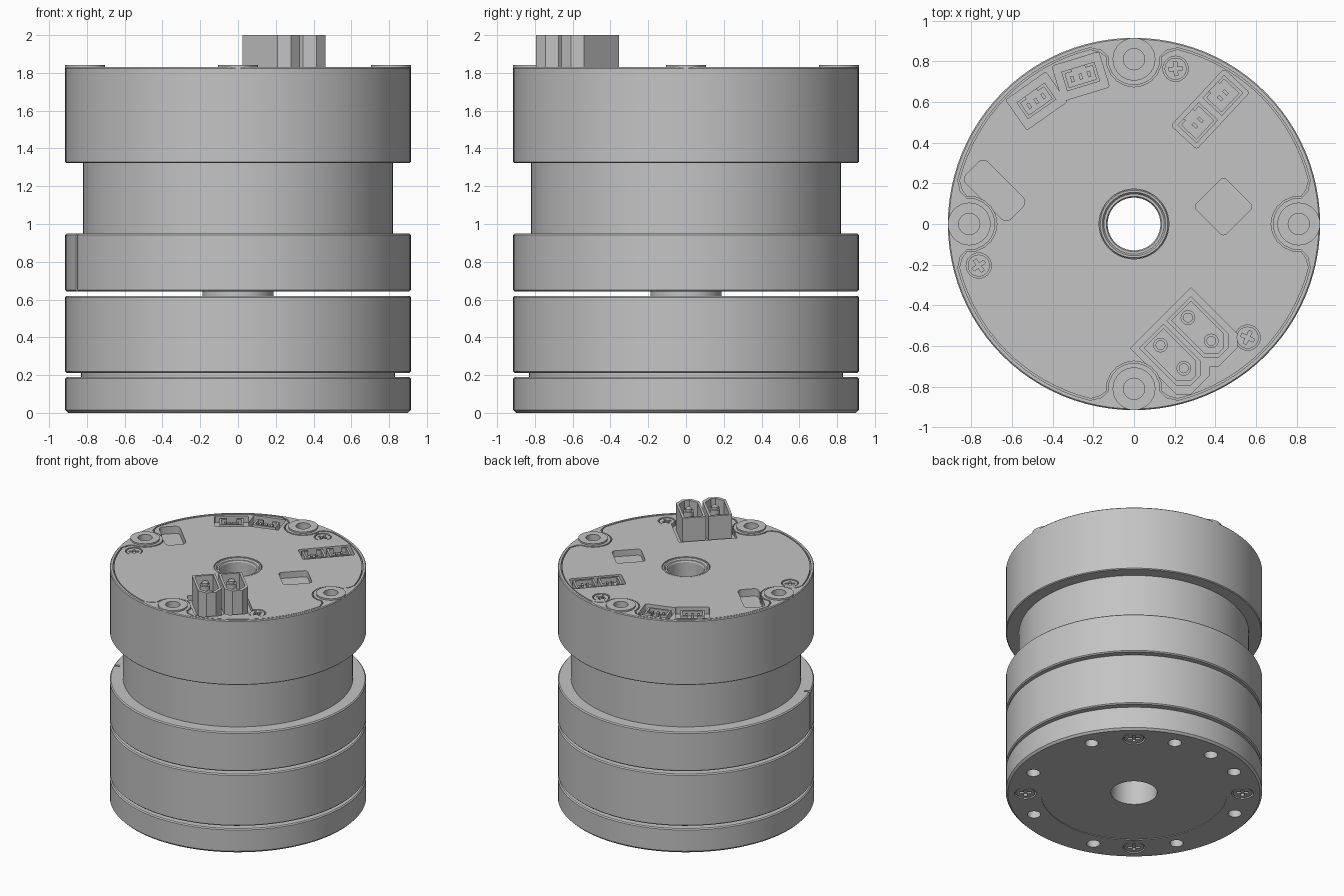
import bpy, bmesh, math
from math import sin, cos, radians, pi

if "Cube" in bpy.data.objects:
    bpy.data.objects.remove(bpy.data.objects["Cube"], do_unlink=True)

grey = bpy.data.materials.new("plain grey")
grey.use_nodes = True
GREY = (0.55, 0.55, 0.55, 1)
grey.diffuse_color = GREY
for node in grey.node_tree.nodes:
    if node.type == 'BSDF_PRINCIPLED':
        node.inputs["Base Color"].default_value = GREY

parts = []
R = 0.915          # outer radius of the housings
TOP = 1.828        # upper face of the lid


def finish(name, bm):
    bmesh.ops.recalc_face_normals(bm, faces=bm.faces)
    mesh = bpy.data.meshes.new(name)
    bm.to_mesh(mesh)
    bm.free()
    obj = bpy.data.objects.new(name, mesh)
    bpy.context.collection.objects.link(obj)
    parts.append(obj)
    return obj


def lathe(name, profile, n=96):
    """Closed (radius, z) profile turned around the z axis."""
    bm = bmesh.new()
    rings = [[bm.verts.new((r * cos(2 * pi * i / n), r * sin(2 * pi * i / n), z))
              for r, z in profile] for i in range(n)]
    m = len(profile)
    for i in range(n):
        a, b = rings[i], rings[(i + 1) % n]
        for j in range(m):
            k = (j + 1) % m
            bm.faces.new((a[j], b[j], b[k], a[k]))
    return finish(name, bm)


def drum(name, r, inner, z0, z1, c=0.008):
    return lathe(name, [(inner, z0), (r - c, z0), (r, z0 + c),
                        (r, z1 - c), (r - c, z1), (inner, z1)])


def prism(name, pts, z0, z1, at=(0, 0), turn=0):
    """Flat outline, turned by degrees, moved and raised from z0 to z1."""
    c, s = cos(radians(turn)), sin(radians(turn))
    flat = [(at[0] + x * c - y * s, at[1] + x * s + y * c) for x, y in pts]
    bm = bmesh.new()
    low = [bm.verts.new((x, y, z0)) for x, y in flat]
    high = [bm.verts.new((x, y, z1)) for x, y in flat]
    bm.faces.new(low[::-1])
    bm.faces.new(high)
    for i in range(len(flat)):
        j = (i + 1) % len(flat)
        bm.faces.new((low[i], low[j], high[j], high[i]))
    return finish(name, bm)


def circle(r, n=32):
    return [(r * cos(2 * pi * i / n), r * sin(2 * pi * i / n)) for i in range(n)]


def rect(w, h, r=0.0):
    """Rectangle outline with optional rounded corners."""
    pts = []
    for q, (sx, sy) in enumerate([(1, 1), (-1, 1), (-1, -1), (1, -1)]):
        cx, cy = sx * (w / 2 - r), sy * (h / 2 - r)
        steps = range(5) if r else range(1)
        pts += [(cx + r * cos(radians(90 * q + 22.5 * k)),
                 cy + r * sin(radians(90 * q + 22.5 * k))) for k in steps]
    return pts


def polar(r, deg):
    return r * cos(radians(deg)), r * sin(radians(deg))


def cut(obj, cutter):
    mod = obj.modifiers.new("cut", 'BOOLEAN')
    mod.operation, mod.solver, mod.object = 'DIFFERENCE', 'EXACT', cutter
    cutter.hide_render = True
    bpy.context.view_layer.update()
    dg = bpy.context.evaluated_depsgraph_get()
    mesh = bpy.data.meshes.new_from_object(obj.evaluated_get(dg))
    obj.modifiers.clear()
    obj.data = mesh
    parts.remove(cutter)
    bpy.data.objects.remove(cutter, do_unlink=True)


def pocket(obj, pts, z0, z1, at=(0, 0), turn=0):
    cut(obj, prism("cutter", pts, z0, z1, at, turn))


def screw(name, host, at, r, face, up, turn):
    """Cross-head screw sunk into a host face; up is 1 or -1."""
    deep = face - up * 0.03
    pocket(host, circle(r), min(deep, face + up * 0.1), max(deep, face + up * 0.1), at)
    head = face - up * 0.004
    s = prism(name, circle(r - 0.008), min(head, deep - up * 0.01), max(head, deep - up * 0.01), at)
    for extra in (0, 90):
        pocket(s, rect(r * 1.1, r * 0.28), head - 0.018, head + 0.018, at, turn + extra)


# Base plate with bolt circle
base = lathe("base_plate", [(0.165, 0.005), (0.665, 0.005), (0.665, 0), (R - 0.015, 0),
                            (R, 0.015), (R, 0.182), (R - 0.008, 0.19), (0.165, 0.19)])
for a in [27 + 45 * k for k in range(8)] + [95]:
    pocket(base, circle(0.048, 24), -0.1, 0.15, polar(0.775, a))
for k in range(4):
    screw("base_screw", base, polar(0.775, 50 + 90 * k), 0.078, 0, -1, 50 + 90 * k)

# Stacked drums of the body
drum("base_neck", 0.83, 0.165, 0.18, 0.225, 0.002)
drum("lower_drum", R, 0.165, 0.212, 0.62)
drum("output_shaft", 0.187, 0.165, 0.6, 0.66, 0.002)
rotor = drum("middle_ring", R, 0.15, 0.642, 0.95)
pocket(rotor, rect(0.09, 0.02), 0.5, 1.1, polar(R, 201), 201)
drum("motor_can", 0.82, 0.15, 0.94, 1.34, 0.002)
housing = drum("upper_housing", R, 0.15, 1.322, 1.83, 0.006)
lathe("hollow_shaft", [(0.13, 0.5), (0.171, 0.5), (0.171, 1.82), (0.166, 1.826),
                       (0.156, 1.826), (0.148, 1.815), (0.136, 1.815), (0.13, 1.805)], 40)


def lid_outline(r, b):
    """Disc with four round bites around the mounting bosses."""
    pts = []
    for q in range(4):
        def add(x, y):
            c, s = polar(1, 90 * q)
            pts.append((x * c - y * s, x * s + y * c))
        for k in range(11):
            a = 95 - 19 * k
            add(0.81 - b * cos(radians(a)), -b * sin(radians(a)))
        add(r - 0.04, b + 0.03)
        for k in range(17):
            add(*polar(r, 14 + 62 * k / 16))
        c = r - 0.04
        add(b + 0.03, c)
    return pts


# Lid set into the housing
pocket(housing, lid_outline(0.893, 0.128), 1.73, 1.95)
lid = prism("lid", lid_outline(0.885, 0.136), 1.72, TOP)
pocket(lid, circle(0.172, 40), 1.6, 2)
pocket(lid, rect(0.21, 0.21, 0.025), 1.78, 1.9, (0.44, 0.085), 45)
pocket(lid, rect(0.31, 0.15, 0.035), 1.77, 1.9, (-0.685, 0.165), -45)

# Mounting bosses
for k in range(4):
    spot = polar(0.81, 90 * k)
    pocket(housing, circle(0.06), 1.6, 1.95, spot)
    boss = prism("mounting_boss", circle(0.105, 40), 1.78, 1.842, spot)
    pocket(boss, circle(0.052), 1.7, 1.9, spot)

# Lid screws
for a in (75, 195, 315):
    screw("lid_screw", lid, polar(0.79, a), 0.062, TOP, 1, a + 20)


def socket(name, at, turn, w, h, pins):
    """Small open connector with a row of pins."""
    shell = prism(name, rect(w, h), 1.75, 1.824, at, turn)
    pocket(shell, rect(w - 0.03, h - 0.03), 1.785, 1.9, at, turn)
    pocket(shell, rect(w * 0.4, 0.04), 1.785, 1.9,
           (at[0] - h / 2 * sin(radians(turn)), at[1] + h / 2 * cos(radians(turn))), turn)
    for k in range(pins):
        off = (k - (pins - 1) / 2) * w * 0.25
        dx, dy = polar(off, turn)
        prism(name + "_pin", rect(0.016, 0.03), 1.76, 1.815, (at[0] + dx, at[1] + dy), turn)


# Signal sockets at the back
pocket(lid, rect(0.38, 0.17, 0.015), 1.775, 1.9, (0.375, 0.565), 47)
for at in ((0.437, 0.632), (0.313, 0.498)):
    socket("two_pin_socket", at, 47, 0.155, 0.13, 2)
for at, turn in (((-0.48, 0.605), 35), ((-0.262, 0.725), 17)):
    pocket(lid, rect(0.24, 0.18, 0.01), 1.775, 1.9, at, turn)
    socket("three_pin_socket", at, turn, 0.17, 0.1, 3)


def plug_outline(g):
    """Power plug outline with two cut corners, grown by g."""
    a, f, w, c = -0.145 - g, 0.165 + g, 0.085 + g, 0.05
    return [(a, -w), (f - c, -w), (f, c - w), (f, w - c), (f - c, w), (a, w)]


# Power plugs standing on the lid
plugs = ((0.3225, -0.5175), (0.1875, -0.6525))
for at in plugs:
    pocket(lid, plug_outline(0.03), 1.79, 1.9, at, -45)
for at in plugs:
    plug = prism("power_plug", plug_outline(0), 1.75, 2.0, at, -45)
    pocket(plug, plug_outline(-0.018), 1.85, 2.1, at, -45)
    for side in (-1, 1):
        dx, dy = polar(0.081 * side, -45)
        spot = (at[0] + dx, at[1] + dy)
        prism("plug_pin", circle(0.036, 20), 1.84, 1.95, spot)
        prism("plug_pin_tip", circle(0.024, 20), 1.94, 1.97, spot)

# Colour and shading
bpy.ops.object.select_all(action='DESELECT')
for obj in parts:
    obj.data.materials.clear()
    obj.data.materials.append(grey)
    obj.select_set(True)
bpy.context.view_layer.objects.active = parts[0]
bpy.ops.object.shade_smooth_by_angle(angle=radians(30))
